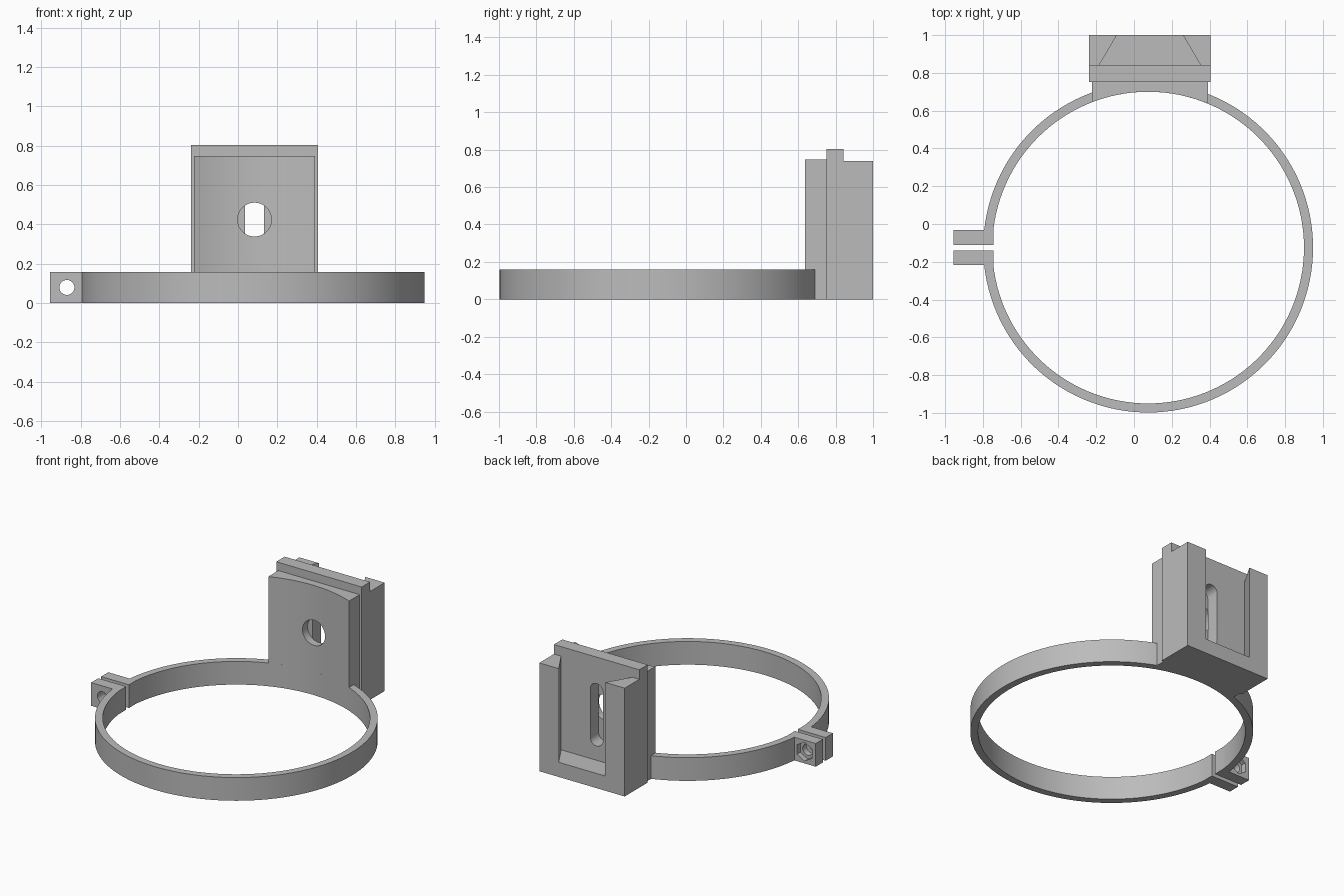
import bpy, bmesh, math
from mathutils import Matrix

if "Cube" in bpy.data.objects:
    bpy.data.objects.remove(bpy.data.objects["Cube"])

CX, CY = 0.075, -0.125       # ring centre
R_IN, R_OUT = 0.825, 0.873
BX = 0.084                   # mount centre line

grey = bpy.data.materials.new("plain grey")
grey.diffuse_color = (0.5, 0.5, 0.5, 1)
grey.use_nodes = True
grey.node_tree.nodes["Principled BSDF"].inputs["Base Color"].default_value = grey.diffuse_color


def prism(name, outline, lo, hi, axis="z"):
    """Extrude an outline along z, or an (x, z) outline along y."""
    bm = bmesh.new()
    if axis == "z":
        pts = [(x, y, lo) for x, y in outline]
        push = (0, 0, hi - lo)
    else:
        pts = [(x, lo, z) for x, z in outline]
        push = (0, hi - lo, 0)
    face = bm.faces.new([bm.verts.new(p) for p in pts])
    out = bmesh.ops.extrude_face_region(bm, geom=[face])
    bmesh.ops.translate(bm, vec=push,
                        verts=[g for g in out["geom"] if isinstance(g, bmesh.types.BMVert)])
    bmesh.ops.recalc_face_normals(bm, faces=bm.faces)
    mesh = bpy.data.meshes.new(name)
    bm.to_mesh(mesh)
    bm.free()
    mesh.materials.append(grey)
    obj = bpy.data.objects.new(name, mesh)
    bpy.context.collection.objects.link(obj)
    return obj


def arc(cx, cy, r, a0, a1, n):
    return [(cx + r * math.cos(a0 + (a1 - a0) * i / n),
             cy + r * math.sin(a0 + (a1 - a0) * i / n)) for i in range(n + 1)]


def circle(cx, cy, r, n, start=0.0):
    return arc(cx, cy, r, start, start + math.tau, n)[:-1]


def rect(x0, y0, x1, y1):
    return [(x0, y0), (x1, y0), (x1, y1), (x0, y1)]


def cut(target, cutter):
    cutter.hide_render = True
    cutter.hide_viewport = True
    mod = target.modifiers.new("cut", "BOOLEAN")
    mod.operation = "DIFFERENCE"
    mod.solver = "EXACT"
    mod.object = cutter


def smooth(obj):
    bpy.ops.object.select_all(action="DESELECT")
    obj.select_set(True)
    bpy.context.view_layer.objects.active = obj
    bpy.ops.object.shade_smooth_by_angle(angle=math.radians(25))


# Split clamp ring with its two lugs, as one outline
LUG, GAP, TIP, ROOT = 0.092, 0.015, CX - 1.03, CX - 0.82
a_out = math.pi - math.asin(LUG / R_OUT)
a_in = math.pi - math.asin(LUG / R_IN)
outline = arc(CX, CY, R_OUT, a_out, -a_out, 120)
outline += [(TIP, CY - LUG), (TIP, CY - GAP), (ROOT, CY - GAP)]
outline += arc(CX, CY, R_IN, -a_in, a_in, 120)
outline += [(ROOT, CY + GAP), (TIP, CY + GAP), (TIP, CY + LUG)]
ring = prism("clamp_ring", outline, 0, 0.158)

# Bolt hole through both lugs and a nut pocket in the rear one
cut(ring, prism("bolt_hole_cutter", circle(-0.87, 0.08, 0.038, 32), -0.4, 0.1, "y"))
cut(ring, prism("nut_pocket_cutter", circle(-0.87, 0.08, 0.064, 6, math.pi / 6),
                CY + LUG - 0.035, 0.1, "y"))

# Curved saddle that follows the inside of the ring
half = 0.307
a0 = math.acos((BX + half - CX) / R_IN)
a1 = math.acos((BX - half - CX) / R_IN)
saddle = prism("saddle", arc(CX, CY, R_IN, a0, a1, 24)
               + [(BX - half, 0.752), (BX + half, 0.752)], 0, 0.747)
cut(saddle, prism("bolt_head_cutter", circle(BX, 0.425, 0.086, 48), 0.5, 0.8, "y"))

# Middle plate with a rounded vertical slot
plate = prism("mount_plate", rect(BX - 0.322, 0.752, BX + 0.322, 0.842), 0, 0.803)
slot = arc(BX, 0.575, 0.048, 0, math.pi, 16) + arc(BX, 0.245, 0.048, math.pi, math.tau, 16)
cut(plate, prism("slot_cutter", slot, 0.7, 0.9, "y"))

# Rear block with an undercut dovetail channel, open at the top
dovetail = prism("dovetail_block", rect(BX - 0.322, 0.842, BX + 0.322, 1.0), 0, 0.738)
slope = (0.268 - 0.175) / 0.158
w0, w1 = 0.268 + 0.02 * slope, 0.175 - 0.02 * slope
cut(dovetail, prism("channel_cutter",
                    [(BX - w0, 0.822), (BX + w0, 0.822), (BX + w1, 1.02), (BX - w1, 1.02)],
                    0.1, 0.9))

# Bake the cuts, drop the cutters and smooth the curves
bpy.context.view_layer.update()
deps = bpy.context.evaluated_depsgraph_get()
parts = [ring, saddle, plate, dovetail]
baked = [bpy.data.meshes.new_from_object(p.evaluated_get(deps)) for p in parts]
for part, mesh in zip(parts, baked):
    part.modifiers.clear()
    part.data = mesh
for obj in list(bpy.data.objects):
    if obj not in parts:
        bpy.data.objects.remove(obj)
for part in parts:
    smooth(part)
